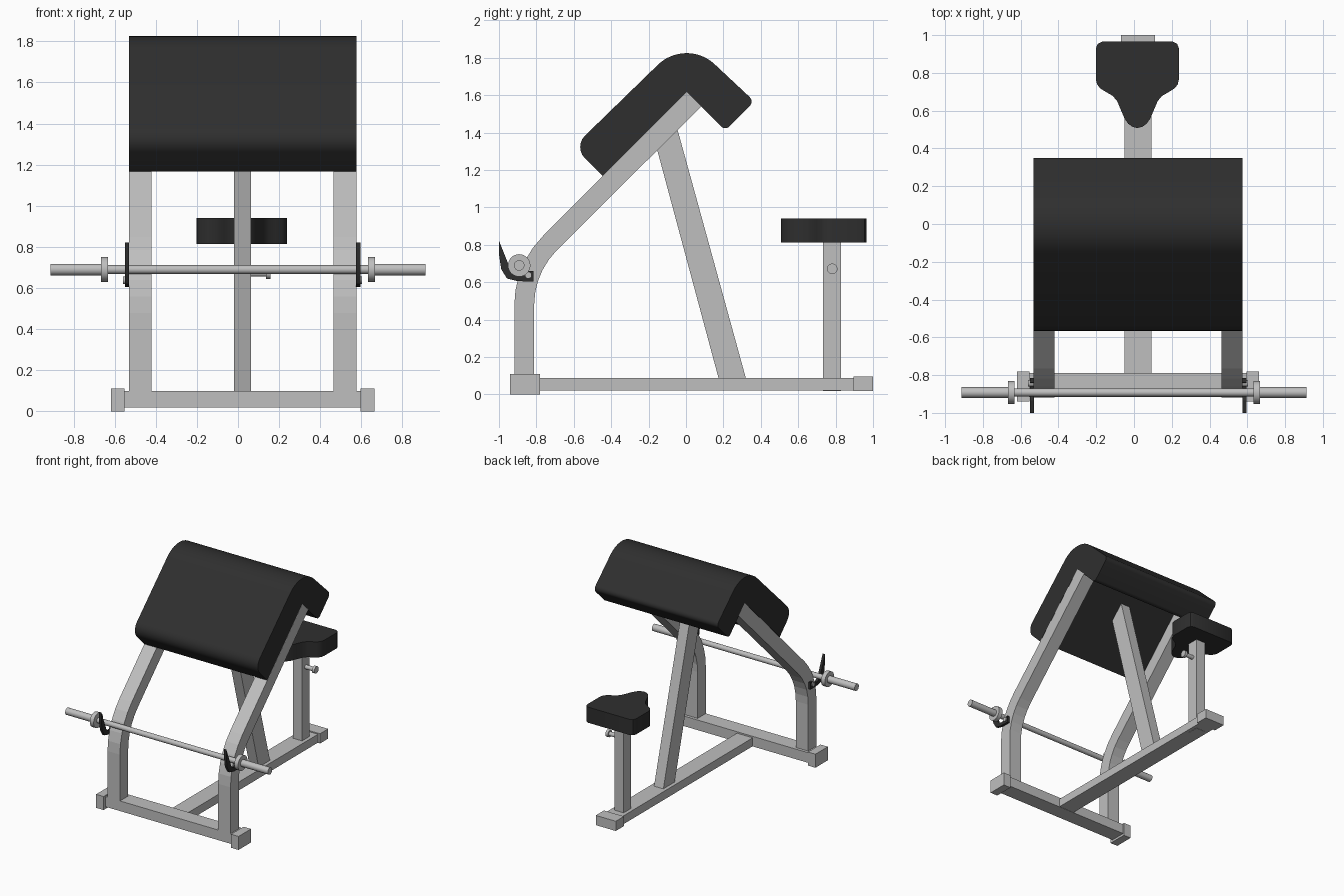
import bpy, bmesh, math
from mathutils import Vector

if "Cube" in bpy.data.objects:
    bpy.data.objects.remove(bpy.data.objects["Cube"])

C = 0.022  # centre line of the frame


def material(name, v):
    m = bpy.data.materials.new(name)
    m.diffuse_color = (v, v, v, 1)
    m.use_nodes = True
    m.node_tree.nodes["Principled BSDF"].inputs["Base Color"].default_value = m.diffuse_color
    return m


STEEL = material("light grey steel", 0.52)
BLACK = material("black padding", 0.028)


def finish(name, bm, mat, smooth=None):
    bmesh.ops.recalc_face_normals(bm, faces=bm.faces)
    me = bpy.data.meshes.new(name)
    bm.to_mesh(me)
    bm.free()
    me.materials.append(mat)
    ob = bpy.data.objects.new(name, me)
    bpy.context.collection.objects.link(ob)
    if smooth:
        bpy.ops.object.select_all(action='DESELECT')
        ob.select_set(True)
        bpy.context.view_layer.objects.active = ob
        bpy.ops.object.shade_smooth_by_angle(angle=math.radians(smooth))
    return ob


def extrude(name, pts, vec, mat, smooth=None):
    """Closed outline pushed along a vector."""
    bm = bmesh.new()
    a = [bm.verts.new(p) for p in pts]
    b = [bm.verts.new(Vector(p) + Vector(vec)) for p in pts]
    n = len(a)
    bm.faces.new(a)
    bm.faces.new(b[::-1])
    for i in range(n):
        bm.faces.new((a[i], a[(i + 1) % n], b[(i + 1) % n], b[i]))
    return finish(name, bm, mat, smooth)


def side_profile(name, yz, x0, x1, mat, smooth=None):
    return extrude(name, [(x0, y, z) for y, z in yz], (x1 - x0, 0, 0), mat, smooth)


def box(name, x0, x1, y0, y1, z0, z1, mat=STEEL):
    return side_profile(name, [(y0, z0), (y1, z0), (y1, z1), (y0, z1)], x0, x1, mat)


def rod(name, x0, x1, y, z, r, mat=STEEL, n=32):
    pts = [(y + r * math.cos(2 * math.pi * i / n), z + r * math.sin(2 * math.pi * i / n)) for i in range(n)]
    return side_profile(name, pts, x0, x1, mat, 35)


def arc(cy, cz, r, a0, a1, n):
    return [(cy + r * math.cos(math.radians(a0 + (a1 - a0) * i / n)),
             cz + r * math.sin(math.radians(a0 + (a1 - a0) * i / n))) for i in range(n + 1)]


def fillet(corner, d1, d2, r, n=6):
    """Round a right-angled corner; d1/d2 are unit directions leaving it."""
    c = Vector(corner)
    d1, d2 = Vector(d1), Vector(d2)
    o = c + r * (d1 + d2)
    return [tuple(o - r * (d2 * math.cos(t) + d1 * math.sin(t)))
            for t in [math.pi / 2 * i / n for i in range(n + 1)]]


# Arm pad: bent slab with a rounded ridge
k = math.sqrt(0.5)
pad = [(0.003, 1.617), (-0.446, 1.168)]
pad += fillet((-0.601, 1.323), (k, -k), (k, k), 0.085)
pad += arc(0.003, 1.605, 0.22, 135, 45, 16)
pad += fillet((0.365, 1.566), (-k, k), (-k, -k), 0.035)
pad += fillet((0.21, 1.411), (k, k), (-k, k), 0.03)
side_profile("arm_pad", pad, C - 0.5535, C + 0.5535, BLACK, 40)

# Bent front legs: outer and inner edge share one bend centre
R = 0.47
by, bz = -0.865 + R, 0.672 - R * math.tan(math.radians(22.5))
leg = [(-0.918, 0.1)] + arc(by, bz, R + 0.053, 180, 135, 5) + [(0.005, 1.617), (0.083, 1.541)]
leg += arc(by, bz, R - 0.053, 135, 180, 5) + [(-0.812, 0.1)]

# Hook that carries the bar
hook = [(-1.0, .822), (-1.0, .75), (-.988, .67), (-.957, .62), (-.90, .606), (-.815, .604), (-.815, .66),
        (-.84, .66), (-.855, .638), (-.90, .634), (-.935, .66), (-.955, .71), (-.985, .785)]

for s, side in ((-1, "left"), (1, "right")):
    side_profile(side + "_leg", leg, C + s * 0.442, C + s * 0.5535, STEEL)
    side_profile(side + "_hook", hook, C + s * 0.552, C + s * 0.573, BLACK, 30)
    rod(side + "_hook_bolt", C + s * 0.55, C + s * 0.582, -0.843, 0.638, 0.018)
    box(side + "_foot_cap", C + s * 0.574, C + s * 0.641, -0.94, -0.78, 0, 0.11)
    # bar ends and collars
    rod(side + "_bar_sleeve", s * 0.65, s * 0.912, -0.892, 0.69, 0.028)
    rod(side + "_bar_collar", s * 0.633, s * 0.667, -0.892, 0.69, 0.06)

rod("bar", -0.65, 0.65, -0.892, 0.69, 0.021)

# Floor frame
box("front_cross_beam", C - 0.6, C + 0.6, -0.917, -0.788, 0.018, 0.1)
box("floor_beam", C - 0.071, C + 0.071, -0.79, 0.9, 0.02, 0.088)
box("rear_foot_cap", C - 0.09, C + 0.09, 0.895, 1.0, 0.018, 0.097)

# Slanted brace, cut flush with the pad underside
side_profile("brace", [(0.176, 0.08), (0.322, 0.08), (-0.078, 1.535), (-0.186, 1.427)], C - 0.042, C + 0.042, STEEL)

# Seat post with adjusting pin
box("seat_post", C - 0.042, C + 0.042, 0.733, 0.83, 0.018, 0.82)
rod("pin_shaft", C + 0.03, C + 0.12, 0.782, 0.672, 0.017)
rod("pin_head", C + 0.115, C + 0.137, 0.782, 0.672, 0.028)

# Seat: wide rear narrowing to a rounded nose
half = [(0.0, 0.508), (0.025, 0.514), (0.048, 0.53), (0.068, 0.558), (0.088, 0.605), (0.107, 0.65), (0.13, 0.678),
        (0.165, 0.698), (0.197, 0.718), (0.214, 0.74), (0.22, 0.768), (0.22, 0.93), (0.21, 0.954), (0.186, 0.966)]
outline = half + [(-x, y) for x, y in half[:0:-1]]
extrude("seat", [(C - 0.004 + x, y, 0.813) for x, y in outline], (0, 0, 0.127), BLACK, 40)
